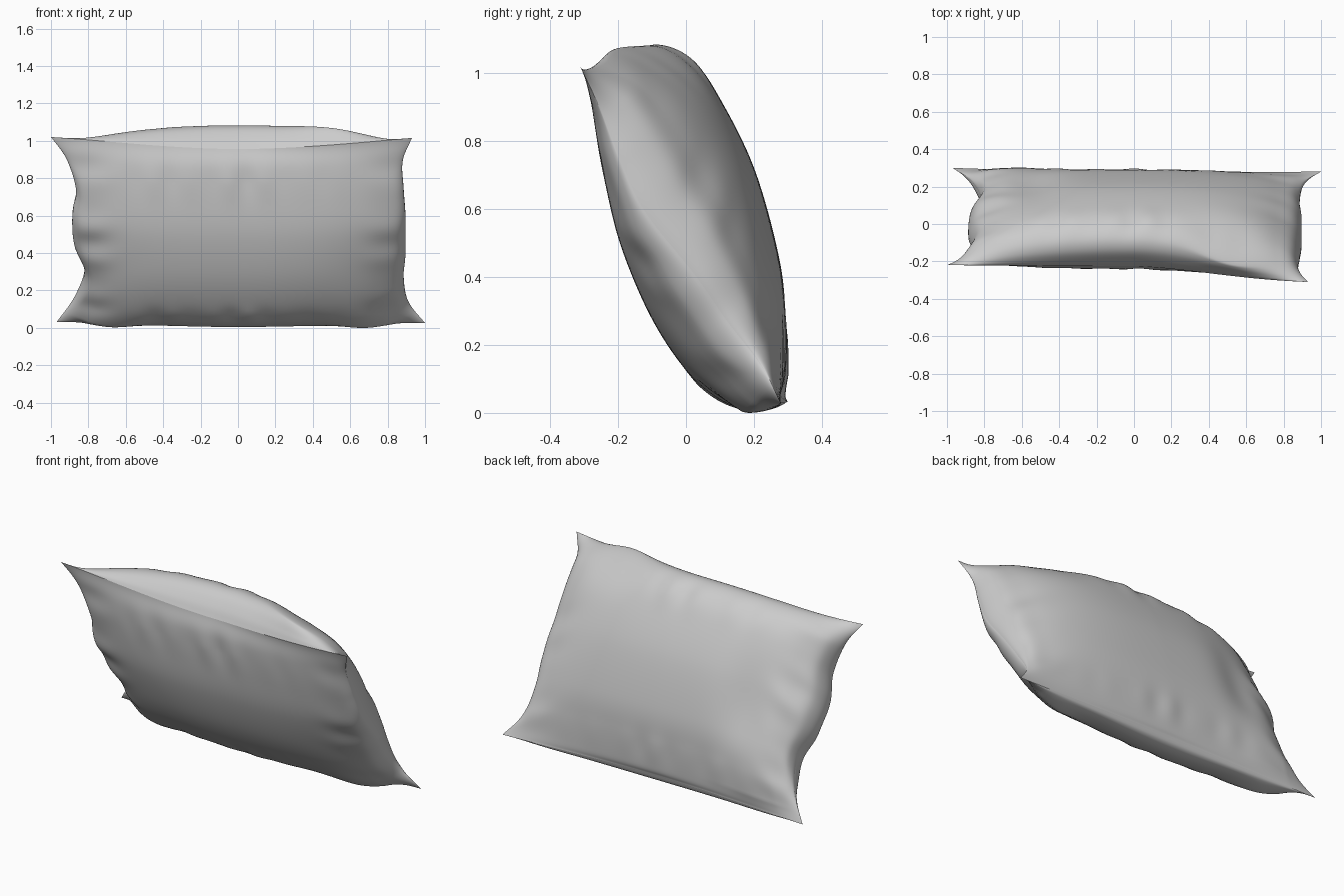
import bpy, bmesh
from math import sin, pi, exp
from mathutils import Vector

if "Cube" in bpy.data.objects:
    bpy.data.objects.remove(bpy.data.objects["Cube"])

NU, NV = 110, 84


def sampler(pts):
    """Smooth curve through points, evaluated by arc length in 0..1."""
    p = [Vector(q).to_3d() for q in pts]
    p = [2 * p[0] - p[1]] + p + [2 * p[-1] - p[-2]]
    dense = []
    for i in range(1, len(p) - 2):
        a, b, c, d = p[i - 1:i + 3]
        for k in range(24):
            t = k / 24
            dense.append(0.5 * (2 * b + (c - a) * t + (2 * a - 5 * b + 4 * c - d) * t ** 2
                                + (3 * b - a - 3 * c + d) * t ** 3))
    dense.append(p[-2])
    acc = [0.0]
    for a, b in zip(dense, dense[1:]):
        acc.append(acc[-1] + (b - a).length)

    def at(v):
        s = v * acc[-1]
        for i in range(len(acc) - 1):
            if s <= acc[i + 1]:
                return dense[i].lerp(dense[i + 1], (s - acc[i]) / (acc[i + 1] - acc[i]))
        return dense[-1].copy()
    return at


# middle cross-section (y, z), from the bottom seam to the top seam
front = sampler([(.275, .08), (.258, .045), (.19, .035), (.10, .065), (0, .155), (-.1, .31),
                 (-.18, .51), (-.22, .70), (-.24, .88), (-.225, .985)])
back = sampler([(.275, .08), (.288, .13), (.292, .3), (.275, .48), (.2, .75), (.09, .97),
                (.01, 1.07), (-.07, 1.11), (-.14, 1.097), (-.195, 1.04), (-.225, .985)])
# side seams (x, y, z), from the bottom corner to the top corner
right = sampler([(1, .28, .055), (.91, .22, .17), (.885, .12, .3), (.895, .03, .43),
                 (.895, -.12, .62), (.885, -.19, .77), (.88, -.25, .92), (.93, -.31, 1.045)])
left = sampler([(-.97, .3, .06), (-.87, .23, .2), (-.82, .13, .34), (-.875, .04, .48),
                (-.885, -.07, .63), (-.865, -.13, .77), (-.915, -.18, .93), (-1, -.22, 1.05)])


def bump(a, c, w):
    return exp(-((a - c) / w) ** 2)


def panel_point(u, v, side):
    # roll the overhanging part of each panel out towards its seam
    if side < 0:
        prof = front(v ** (1 - .4 * (1 - v) ** 3))
    else:
        prof = back(1 - (1 - v) ** (1 - .4 * v ** 3))
    edge = (right if u > 0 else left)(v)
    m = abs(u)
    k = abs(2 * v - 1) ** 5
    w = max(0, 1 - m ** (3.2 - 1.5 * k)) ** (.5 + .45 * k)
    x = u * (.87 + (abs(edge.x) - .87) * m ** 5)
    y = edge.y + (prof.x - edge.y) * w
    z = edge.z + (prof.y - edge.z) * w
    inner = min(1, 8 * v * (1 - v))
    x *= 1 + .025 * bump(m, .94, .05) * inner * w ** .5
    # twist of the right end
    y -= .06 * max(0, u) ** 1.3 * v * w
    pin = min(1, 8 * (1 - m)) * min(1, 18 * v) * min(1, 18 * (1 - v))
    if side < 0:
        # sag of the lower front corners
        z -= .06 * bump(m, .78, .2) * (1 - v) ** 5 * pin
    else:
        # pinched ridge at the upper right, fuller lower left, hollow at the left
        ridge = bump(u, .58, .24) * bump(v, .92, .13) * pin
        y -= .07 * ridge
        z += .012 * ridge
        y += .022 * bump(u, -.75, .25) * bump(v, .15, .2) * pin
    # gathers along the long seams
    ends = bump(v, .87, .09) + .8 * bump(v, .1, .07)
    d = .009 * sin(27 * u + 5 * v + side) * (.6 + .4 * sin(11 * u + 1)) * ends * inner * bump(u, -.1, .5)
    # folds fanning out from the short seams
    near = bump(m, .93, .13) * w
    amt = .016 if u < 0 else .009
    d += amt * near * sin(34 * v + 9 * m + 2 * side) * (.6 + .4 * sin(15 * v)) * inner
    if side > 0:
        d -= .03 * bump(u, -.62, .16) * bump(v, .42, .2)
    return Vector((x, y + .87 * side * d, z + .49 * side * d))


# pillow: two stuffed panels sewn along one seam
bm = bmesh.new()
for side in (-1, 1):
    grid = [[bm.verts.new(panel_point(sin((2 * i / NU - 1) * pi / 2),
                                      .5 - .5 * sin(pi / 2 - pi * j / NV), side))
             for j in range(NV + 1)] for i in range(NU + 1)]
    for i in range(NU):
        for j in range(NV):
            q = [grid[i][j], grid[i + 1][j], grid[i + 1][j + 1], grid[i][j + 1]]
            face = bm.faces.new(q if side < 0 else q[::-1])
            face.smooth = True
# the open borders become the sharp sewn seam
seam = {v for e in bm.edges if e.is_boundary for v in e.verts}
for e in bm.edges:
    if e.is_boundary:
        e.smooth = False
bmesh.ops.remove_doubles(bm, verts=list(seam), dist=.0002)
low = min(v.co.z for v in bm.verts)
bmesh.ops.translate(bm, verts=bm.verts, vec=(0, 0, -low))
bmesh.ops.recalc_face_normals(bm, faces=bm.faces)
mesh = bpy.data.meshes.new("pillow")
bm.to_mesh(mesh)
bm.free()
pillow = bpy.data.objects.new("pillow", mesh)
bpy.context.collection.objects.link(pillow)
